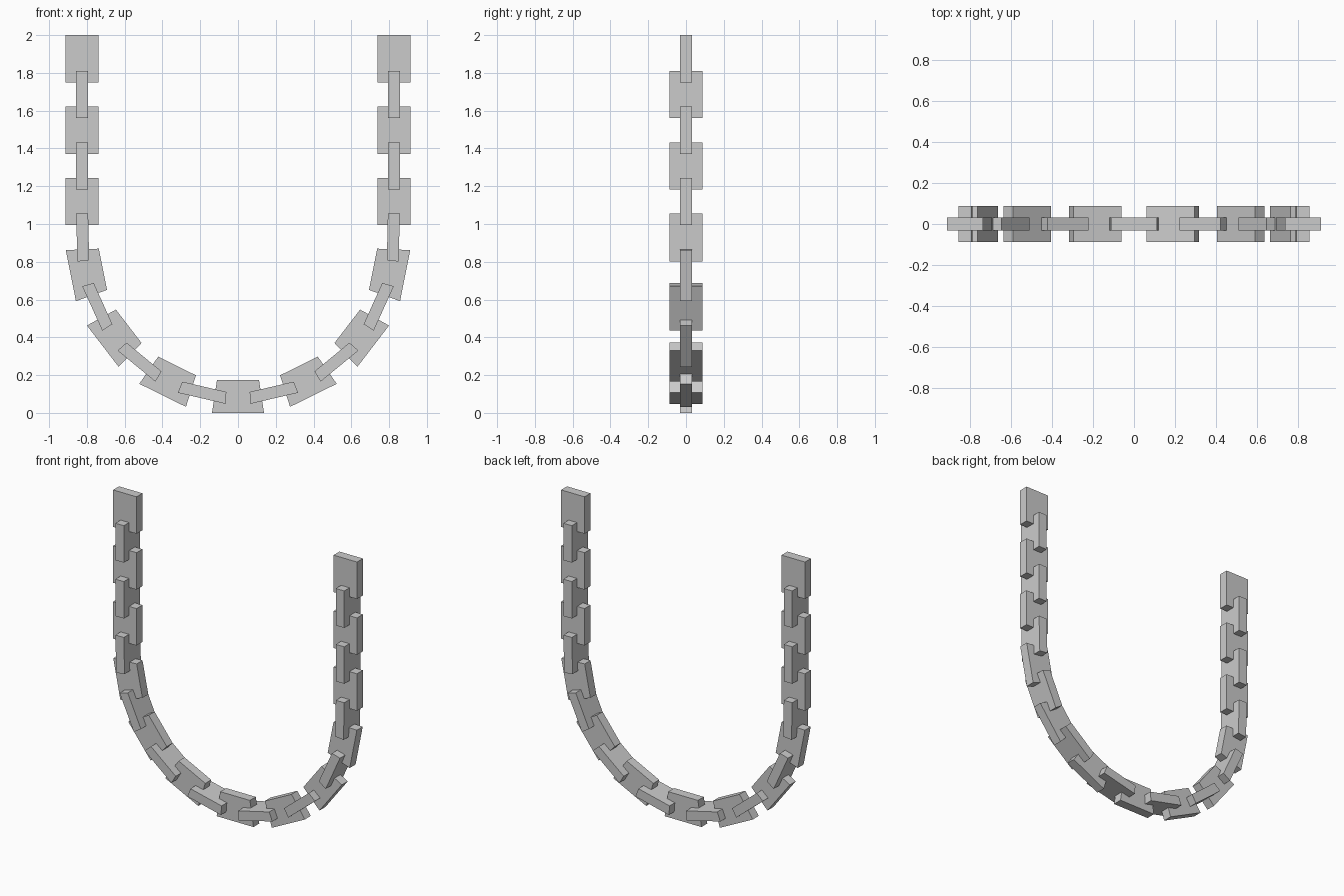
import bpy, bmesh, math

if "Cube" in bpy.data.objects:
    bpy.data.objects.remove(bpy.data.objects["Cube"])

RADIUS = 0.825      # bend radius of the chain centreline
CENTRE_Z = 0.902    # height of the bend centre
LENGTH = 0.25       # one link
WIDE, THIN = 0.175, 0.063
COUNT = 25
HALF = RADIUS * math.pi / 2 + 2 - CENTRE_Z
PITCH = (2 * HALF - LENGTH) / (COUNT - 1)


def on_chain(s, offset):
    """Point at arc length s from the bottom, moved outwards by offset."""
    r = RADIUS + offset
    side = math.copysign(1, s)
    angle = min(abs(s) / RADIUS, math.pi / 2)
    rise = max(0, abs(s) - RADIUS * math.pi / 2)
    return side * r * math.sin(angle), CENTRE_Z - r * math.cos(angle) + rise


def link(index):
    # Box bent along the U path, every second one turned a quarter
    s = (index - COUNT // 2) * PITCH
    flat = index % 2 == 0
    in_plane, depth = (WIDE, THIN) if flat else (THIN, WIDE)
    bm = bmesh.new()
    bmesh.ops.create_cube(bm, size=1)
    for v in bm.verts:
        x, z = on_chain(s + v.co.x * LENGTH, -v.co.z * in_plane)
        v.co = (x, v.co.y * depth, z)
    bmesh.ops.recalc_face_normals(bm, faces=bm.faces)
    name = f"{'flat' if flat else 'edge'}_link_{index + 1:02d}"
    mesh = bpy.data.meshes.new(name)
    bm.to_mesh(mesh)
    bm.free()
    bpy.context.collection.objects.link(bpy.data.objects.new(name, mesh))


# Hanging chain from the left end to the right end
for i in range(COUNT):
    link(i)
